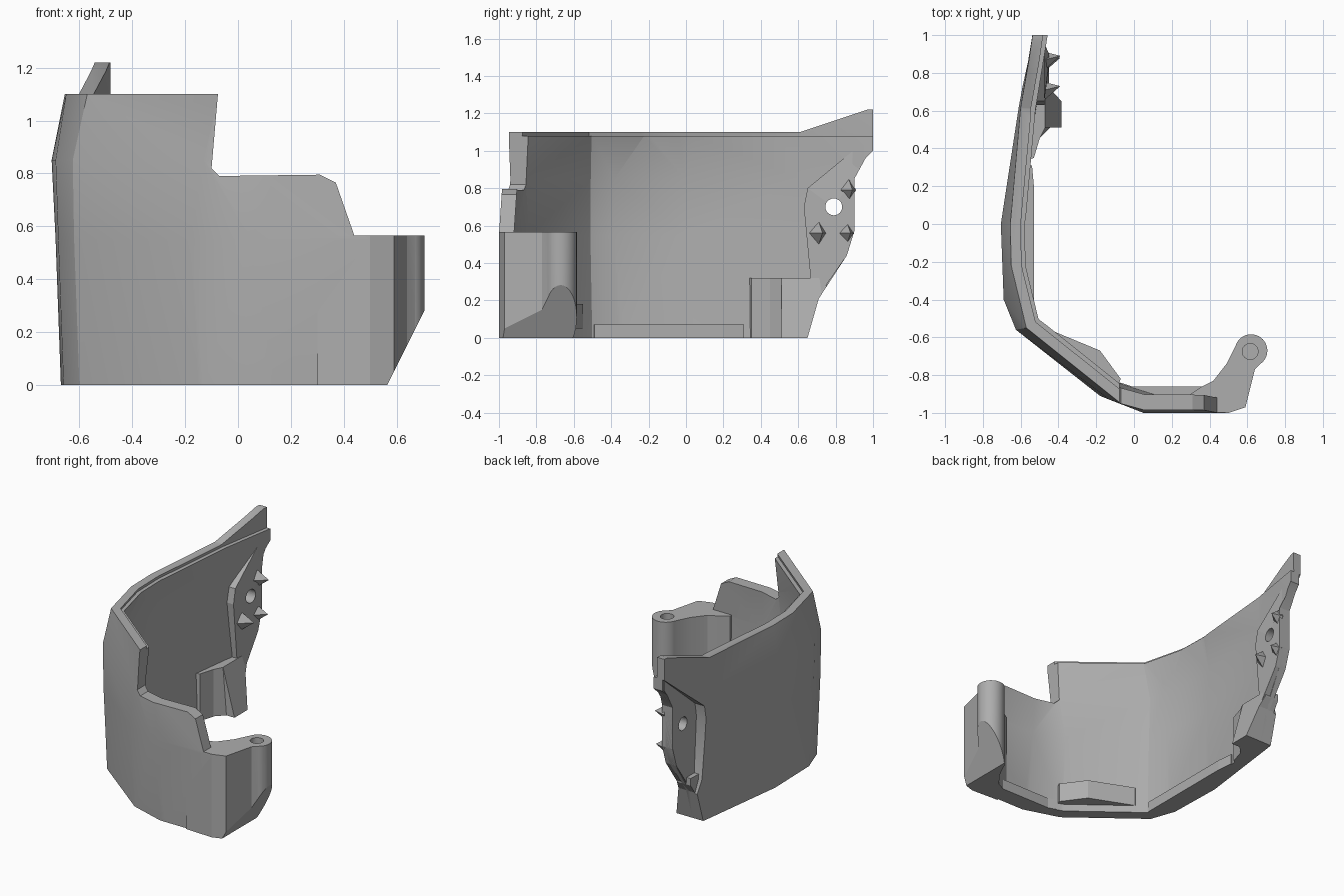
import bpy, bmesh, math
from mathutils import Vector

cube = bpy.data.objects.get("Cube")
if cube:
    bpy.data.objects.remove(cube, do_unlink=True)

grey = bpy.data.materials.new("plain_grey")
grey.use_nodes = True
COLOUR = (0.42, 0.42, 0.42, 1)
grey.diffuse_color = COLOUR
grey.node_tree.nodes["Principled BSDF"].inputs["Base Color"].default_value = COLOUR

# Outer wall path, back to front, at four heights
LEVELS = (0, 0.55, 0.85, 1.1)
WALL = (
    ((-.53, 1.05), (-.53, 1.05), (-.53, 1.05), (-.53, 1.05)),
    ((-.59, .62), (-.605, .62), (-.61, .62), (-.60, .62)),
    ((-.67, 0), (-.69, 0), (-.705, 0), (-.655, 0)),
    ((-.66, -.38), (-.68, -.4), (-.69, -.4), (-.65, -.22)),
    ((-.6, -.55), (-.62, -.56), (-.625, -.56), (-.57, -.55)),
    ((-.15, -.9), (-.18, -.91), (-.13, -.93), (-.07, -.95)),
    ((.1, -.98), (.05, -1), (.05, -.98), (.05, -.96)),
    ((.5, -.98), (.5, -1), (.5, -.98), (.5, -.96)),
)


def finish(name, bm):
    bmesh.ops.recalc_face_normals(bm, faces=bm.faces)
    mesh = bpy.data.meshes.new(name)
    bm.to_mesh(mesh)
    bm.free()
    mesh.materials.append(grey)
    ob = bpy.data.objects.new(name, mesh)
    bpy.context.collection.objects.link(ob)
    return ob


def prism(name, profile, axis, low, high):
    """Extrude a profile along an axis; the profile uses the other two axes in order."""
    bm = bmesh.new()

    def place(p, t):
        co = list(p)
        co.insert("xyz".index(axis), t)
        return bm.verts.new(co)
    ends = [[place(p, t) for p in profile] for t in (low, high)]
    for ring in ends:
        bm.faces.new(ring)
    for i in range(len(profile)):
        j = (i + 1) % len(profile)
        bm.faces.new((ends[0][i], ends[0][j], ends[1][j], ends[1][i]))
    return finish(name, bm)


def rod(name, centre, radius, axis, low, high, sides=32):
    angles = [math.tau * i / sides for i in range(sides)]
    ring = [(centre[0] + radius * math.cos(a), centre[1] + radius * math.sin(a)) for a in angles]
    return prism(name, ring, axis, low, high)


def path_at(z):
    """Wall path at any height, extended past the first and last level."""
    k = max(i for i in range(3) if i == 0 or LEVELS[i] <= z)
    t = (z - LEVELS[k]) / (LEVELS[k + 1] - LEVELS[k])
    return [Vector(s[k]).lerp(Vector(s[k + 1]), t) for s in WALL]


def inset(path, d):
    dirs = [(b - a).normalized() for a, b in zip(path, path[1:])]
    normals = [Vector((-v.y, v.x)) for v in dirs]
    result = []
    for i, p in enumerate(path):
        a, b = normals[max(i - 1, 0)], normals[min(i, len(normals) - 1)]
        m = (a + b).normalized()
        result.append(p + m * d / m.dot(a))
    return result


def shell(name, near, far, heights):
    """Solid band between two inset depths of the wall path."""
    bm = bmesh.new()
    rings = []
    for z in heights:
        path = path_at(z)
        loop = inset(path, near) + inset(path, far)[::-1]
        rings.append([bm.verts.new((p.x, p.y, z)) for p in loop])
    n = len(rings[0])
    for low, high in zip(rings, rings[1:]):
        for i in range(n):
            j = (i + 1) % n
            bm.faces.new((low[i], low[j], high[j], high[i]))
    for ring in (rings[0], rings[-1]):
        for i in range(n // 2 - 1):
            bm.faces.new((ring[i], ring[i + 1], ring[n - 2 - i], ring[n - 1 - i]))
    bmesh.ops.triangulate(bm, faces=bm.faces)
    return finish(name, bm)


def cut(ob, tool, operation="DIFFERENCE"):
    tool.hide_render = True
    mod = ob.modifiers.new("cut", "BOOLEAN")
    mod.object, mod.operation, mod.solver = tool, operation, "EXACT"
    bpy.context.view_layer.objects.active = ob
    bpy.ops.object.modifier_apply(modifier=mod.name)


# Curved wall and its rim step
wall = shell("curved_wall", 0, .08, (-.05, .55, .85, 1.1, 1.3))
rim_cut = shell("rim_cutter", .055, .2, (1.08, 1.35))
side_cut = prism("side_cutter", [
    (-1.2, 0), (.65, 0), (.71, .21), (.86, .44), (.9, .57), (.9, .85), (.96, .96),
    (1, 1), (1, 1.22), (.97, 1.22), (.61, 1.1), (-1.2, 1.1)], "x", -1, 1)
front_cut = prism("front_cutter", [
    (-.05, 1.4), (-.1, .82), (-.07, .79), (.31, .795), (.37, .765),
    (.44, .565), (.9, .565), (.9, 1.4)], "y", -1.3, -.5)
cut(wall, side_cut, "INTERSECT")
cut(wall, front_cut)
cut(wall, rim_cut)

# Rear mounting plate set in a pocket
plate_profile = [(.67, .28), (.72, .24), (.86, .44), (.9, .57), (.9, .85), (.96, .96),
                 (.99, 1), (.99, 1.08), (.65, .8), (.63, .7)]
pocket = prism("pocket_cutter", [(.67, .29), (.73, .15), (1.1, .4), (1.1, 1.16),
                                 (.66, .79), (.645, .7)], "x", -.9, -.525)
cut(wall, pocket)
plate = prism("rear_mounting_plate", plate_profile, "x", -.53, -.45)
for v in plate.data.vertices:
    if v.co.x > -.5 and (v.co.y < .68 or v.co.y > .92):
        v.co.x -= .025
screw_hole = rod("screw_hole_cutter", (.79, .7), .045, "x", -.9, 0)
for part in (wall, plate):
    cut(part, screw_hole)

# Small locating spikes on the plate
for i, (y, z) in enumerate(((.87, .79), (.71, .56), (.86, .56))):
    bm = bmesh.new()
    base = [bm.verts.new((-.47, y + dy, z + dz))
            for dy, dz in ((-.05, 0), (0, -.06), (.04, 0), (0, .06))]
    tip = bm.verts.new((-.39, y + .02, z))
    bm.faces.new(base)
    for a, b in zip(base, base[1:] + base[:1]):
        bm.faces.new((a, b, tip))
    finish(f"plate_spike_{i + 1}", bm)

# Inward hook at the lower rear
hook = prism("lower_rear_hook", [(-.58, .33), (-.53, .35), (-.5, .45), (-.44, .51),
                                 (-.37, .51), (-.37, .75), (-.56, .75)], "z", -.05, .32)
for v in hook.data.vertices:
    if v.co.z > .2:
        v.co.x = min(v.co.x, -.47)
cut(hook, side_cut, "INTERSECT")

# Front corner block with the hinge boss
block = prism("front_corner_block", [
    (.3, -.9), (.36, -.86), (.42, -.83), (.49, -.74), (.545, -.63), (.62, -.67),
    (.69, -.72), (.64, -.77), (.59, -.97), (.5, -1), (.3, -.99)], "z", 0, .565)
boss = rod("hinge_boss", (.62, -.67), .086, "z", 0, .565, 40)
slope = prism("slope_cutter", [(.565, 0), (.765, .4), (1, .4), (1, -.2), (.465, -.2)],
              "y", -1.3, 0)
pin = rod("pin_hole_cutter", (.615, -.675), .042, "z", .2, .8)

# Corner chamfer, a wedge whose inner side passes through the chamfer points
a, b, c = Vector((.47, -1, 0)), Vector((.59, -.97, .2)), Vector((.565, -.88, 0))
normal = (b - a).cross(c - a).normalized()
if normal.x < 0:
    normal.negate()
bm = bmesh.new()
bmesh.ops.create_cube(bm, size=1)
turn = normal.to_track_quat("Z", "Y")
for v in bm.verts:
    v.co = a + turn @ (v.co + Vector((0, 0, .5)))
chamfer = finish("chamfer_cutter", bm)

cut(block, boss, "UNION")
for tool in (slope, chamfer, pin):
    cut(block, tool)
cut(wall, chamfer)

# Ledges along the inside of the lower edge
prism("side_floor_ledge", [(-.62, .31), (-.54, .31), (-.53, .2), (-.53, -.49), (-.6, -.5),
                           (-.64, -.3)], "z", 0, .07)
prism("front_floor_ledge", [(-.1, -.88), (-.07, -.84), (-.01, -.86), (.38, -.86),
                            (.4, -.95), (.05, -.95)], "z", 0, .07)
prism("diagonal_tab", [(-.5, -.56), (-.47, -.55), (-.18, -.67), (-.07, -.82),
                       (-.1, -.89), (-.2, -.82)], "z", .05, .18)

for tool in (rim_cut, side_cut, front_cut, pocket, screw_hole, boss, slope, chamfer, pin):
    bpy.data.objects.remove(tool, do_unlink=True)

# Smooth shading with sharp edges kept
bpy.ops.object.select_all(action="DESELECT")
for ob in (wall, block):
    ob.select_set(True)
bpy.context.view_layer.objects.active = wall
bpy.ops.object.shade_smooth_by_angle(angle=math.radians(20))
